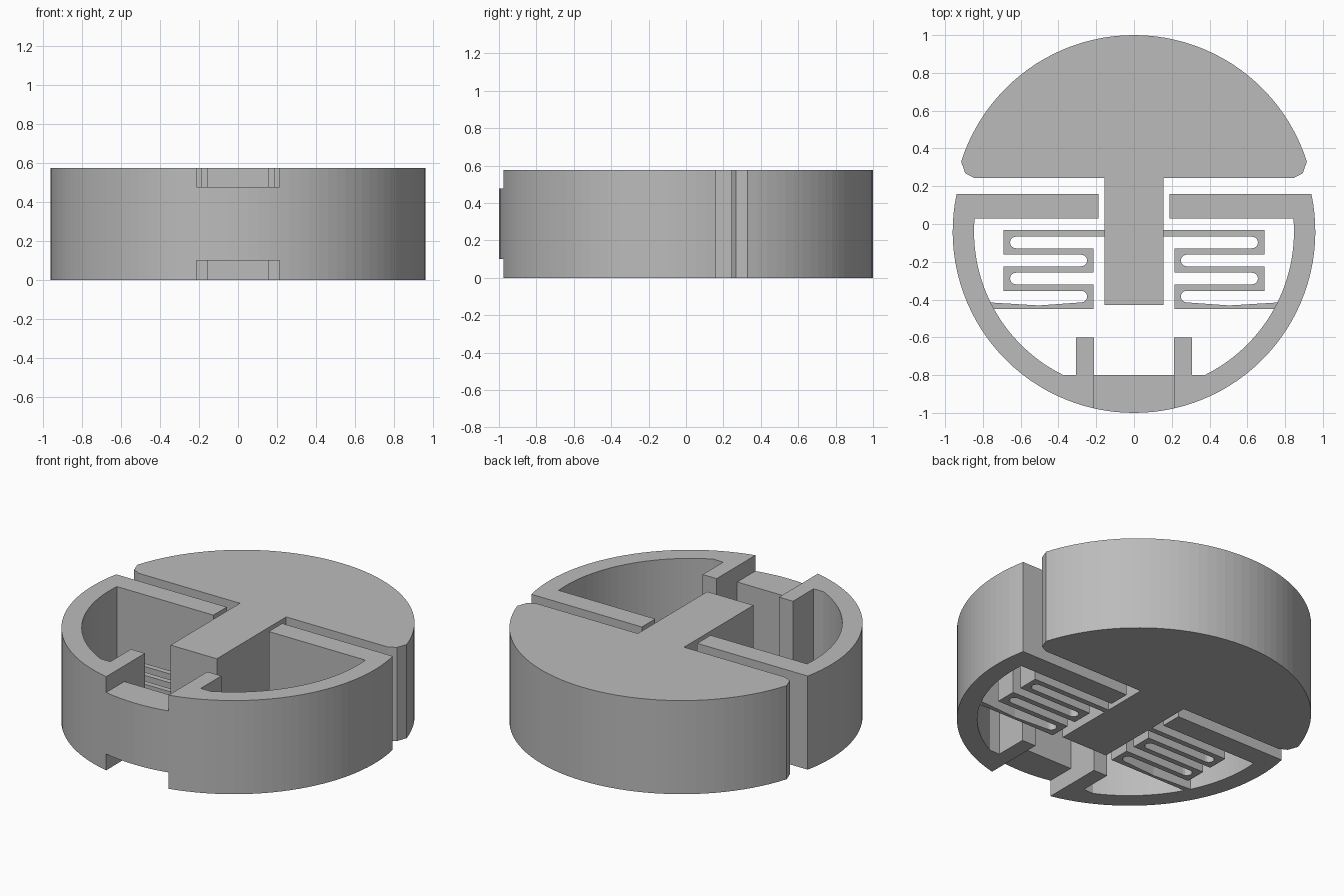
import bpy, bmesh, math

cube = bpy.data.objects.get("Cube")
if cube:
    bpy.data.objects.remove(cube)

HEIGHT = 0.575
R_OUT, R_IN = 0.96, 0.847
RING_Y, CAP_Y = -0.04, 0.04          # arc centres of the two halves
NOTCH = 0.212                        # half width of the front notch

grey = bpy.data.materials.new("plain grey")
grey.use_nodes = True
colour = (0.5, 0.5, 0.5, 1)
grey.diffuse_color = colour
grey.node_tree.nodes["Principled BSDF"].inputs["Base Color"].default_value = colour


def arc(cy, r, a0, a1, steps, cx=0.0):
    """Points on an arc, angles in radians."""
    return [(cx + r * math.cos(a0 + (a1 - a0) * i / steps),
             cy + r * math.sin(a0 + (a1 - a0) * i / steps)) for i in range(steps + 1)]


def flip(points):
    """Mirror an outline across x = 0."""
    return [(-x, y) for x, y in reversed(points)]


def plate(name, outline, z0, z1):
    """Extrude a flat outline between two heights."""
    bm = bmesh.new()
    face = bm.faces.new([bm.verts.new((x, y, z0)) for x, y in outline])
    top = bmesh.ops.extrude_face_region(bm, geom=[face])["geom"]
    bmesh.ops.translate(bm, vec=(0, 0, z1 - z0),
                        verts=[v for v in top if isinstance(v, bmesh.types.BMVert)])
    bmesh.ops.recalc_face_normals(bm, faces=bm.faces)
    mesh = bpy.data.meshes.new(name)
    bm.to_mesh(mesh)
    bm.free()
    mesh.materials.append(grey)
    obj = bpy.data.objects.new(name, mesh)
    bpy.context.collection.objects.link(obj)
    return obj


# T-shaped slider: round cap with clipped corners and a central stem
a = math.asin((0.33 - CAP_Y) / R_OUT)
corner = [(0.157, -0.43), (0.157, 0.243), (0.845, 0.243), (0.893, 0.268)]
slider = corner + arc(CAP_Y, R_OUT, a, math.pi - a, 44) + flip(corner)
plate("slider_body", slider, 0, HEIGHT)

# Half of the frame: curved wall, rear bar and front lug
outer = arc(RING_Y, R_OUT, -math.acos(NOTCH / R_OUT),
            math.asin((0.16 - RING_Y) / R_OUT), 28)
inner = arc(RING_Y, R_IN, math.asin((0.03 - RING_Y) / R_IN),
            math.asin((-0.8 - RING_Y) / R_IN), 24)
frame = (outer + [(0.188, 0.16), (0.188, 0.03)] + inner
         + [(0.307, -0.8), (0.307, -0.6), (NOTCH, -0.6)])

# Front bridge, lower than the frame at both ends
b = math.acos(NOTCH / R_OUT)
bridge = arc(RING_Y, R_OUT, -math.pi + b, -b, 8) + [(NOTCH, -0.8), (-NOTCH, -0.8)]
plate("front_bridge", bridge, 0.1, 0.478)

# Zigzag spring: walk along the bars, keeping both sides of the strip
BAR, PITCH, FIRST = 0.034, 0.0955, -0.05
X_IN, X_OUT = 0.214, 0.69
slot = (PITCH - BAR) / 2
upper = [(0.15, FIRST + BAR / 2)]
lower = [(0.15, FIRST - BAR / 2)]
for i in range(4):
    y = FIRST - i * PITCH
    outward = i % 2 == 0
    end, s = (X_OUT, 1) if outward else (X_IN, -1)
    square = [(end, y + BAR / 2), (end, y - PITCH - BAR / 2)]
    cx = end - s * (BAR + slot)
    round_end = [(cx + s * (x - cx), v) for x, v in
                 arc(y - PITCH / 2, slot, math.pi / 2, -math.pi / 2, 8, cx)]
    (upper if outward else lower).extend(square)
    (lower if outward else upper).extend(round_end)
y_end = FIRST - 4 * PITCH
for side, y in ((upper, y_end - BAR / 2), (lower, y_end + BAR / 2)):
    # the last bar runs into the curved wall
    side.append((math.sqrt(R_IN ** 2 - (y - RING_Y) ** 2) + 0.01, y))
spring = upper + lower[::-1]

for side, shape in (("left", lambda p: p), ("right", flip)):
    plate(side + "_frame", shape(frame), 0, HEIGHT)
    plate(side + "_spring", shape(spring), 0, 0.19)
